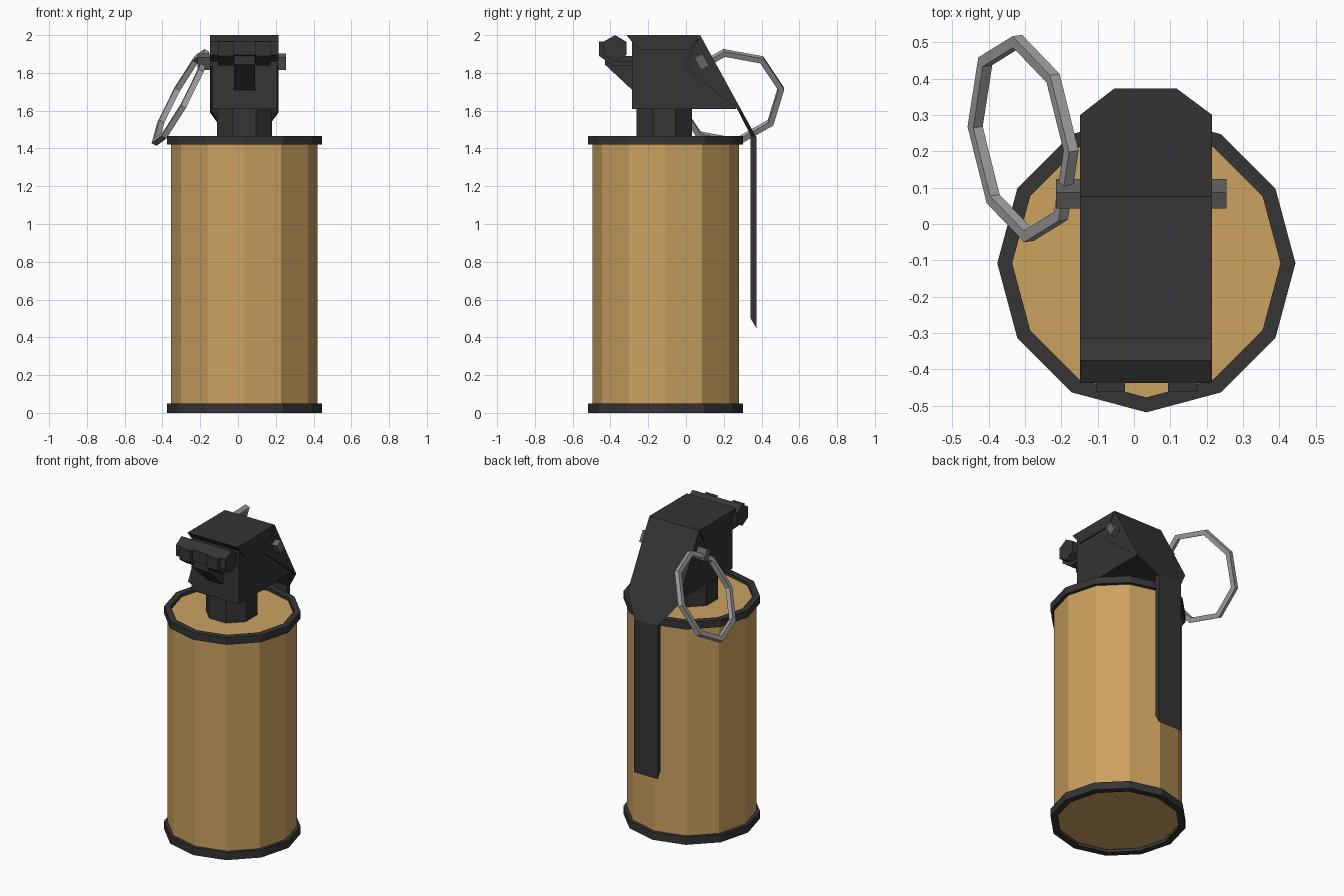
import bpy, bmesh, math
from mathutils import Vector

if "Cube" in bpy.data.objects:
    bpy.data.objects.remove(bpy.data.objects["Cube"])

CX, CY = 0.034, -0.108      # canister axis


def material(name, rgb):
    m = bpy.data.materials.new(name)
    m.diffuse_color = (*rgb, 1)
    m.use_nodes = True
    m.node_tree.nodes["Principled BSDF"].inputs["Base Color"].default_value = m.diffuse_color
    return m


TAN = material("tan paint", (0.60, 0.36, 0.115))
BLACK = material("black metal", (0.035, 0.035, 0.035))
STEEL = material("ring steel", (0.38, 0.38, 0.38))
PIN = material("pin grey", (0.13, 0.13, 0.13))


def make(name, verts, faces, mat):
    bm = bmesh.new()
    vs = [bm.verts.new(v) for v in verts]
    for f in faces:
        bm.faces.new([vs[i] for i in f])
    bmesh.ops.remove_doubles(bm, verts=bm.verts, dist=1e-5)
    bmesh.ops.recalc_face_normals(bm, faces=bm.faces)
    me = bpy.data.meshes.new(name)
    bm.to_mesh(me)
    bm.free()
    me.materials.append(mat)
    ob = bpy.data.objects.new(name, me)
    bpy.context.collection.objects.link(ob)
    return ob


def loft(name, sections, mat, closed=False):
    """Join equal-length loops of points; cap the ends unless closed."""
    n, k = len(sections[0]), len(sections)
    verts = [p for s in sections for p in s]
    faces = []
    for i in range(k if closed else k - 1):
        j = (i + 1) % k
        faces += [(i*n + a, i*n + (a+1) % n, j*n + (a+1) % n, j*n + a) for a in range(n)]
    if not closed:
        faces += [tuple(range(n)), tuple(range((k-1)*n, k*n))]
    return make(name, verts, faces, mat)


def circle(r, z, sides, turn=0.0, cy=CY):
    return [(CX + r*math.cos(turn + math.tau*i/sides),
             cy + r*math.sin(turn + math.tau*i/sides), z) for i in range(sides)]


def side_prism(name, profile, x0, x1, mat):
    """Extrude a (y, z) profile along x."""
    return loft(name, [[(x, y, z) for y, z in profile] for x in (x0, x1)], mat)


# Canister body with recessed ends
loft("canister_body", [circle(r, z, 12) for r, z in
     ((0.37, 0.02), (0.388, 0.03), (0.388, 1.437), (0.37, 1.447))], TAN)

# End rims
for name, z0, z1 in (("bottom_rim", 0, 0.05), ("top_rim", 1.42, 1.467)):
    loft(name, [circle(r, z, 12) for r, z in
         ((0.369, z0), (0.41, z0), (0.41, z1), (0.369, z1))], BLACK, closed=True)

# Neck between canister and fuse head
loft("neck", [circle(0.158, z, 8, math.pi/8, -0.115) for z in (1.44, 1.62)], BLACK)

# Fuse head block
side_prism("fuse_head", [(-0.285, 1.61), (0.265, 1.61), (0.065, 1.985), (-0.285, 1.985)],
           -0.138, 0.206, BLACK)

# Lever: top cap, sloped cap, tapering shoulder and hanging handle
L, R = -0.148, 0.215
side_prism("lever_top", [(-0.315, 2.0), (0.075, 2.0), (0.02, 1.92), (-0.25, 1.92)], L, R, BLACK)
side_prism("lever_slope", [(0.075, 2.0), (0.3, 1.59), (0.27, 1.61), (-0.01, 1.835)], L, R, BLACK)
l, r = -0.055, 0.118
loft("lever_handle", [
    [(L, 0.27, 1.61), (R, 0.27, 1.61), (R, 0.3, 1.59), (L, 0.3, 1.59)],
    [(l, 0.342, 1.47), (r, 0.342, 1.47), (r, 0.372, 1.46), (l, 0.372, 1.46)],
    [(l, 0.342, 0.50), (r, 0.342, 0.50), (r, 0.372, 0.45), (l, 0.372, 0.45)]], BLACK)

# Hexagonal hinge bar, its two hooks and the gusset
side_prism("hinge_bar", [(-0.376 + 0.07*math.sin(math.pi*i/3), 1.93 + 0.07*math.cos(math.pi*i/3))
                         for i in range(6)], L, R, BLACK)
for side in (-1, 1):
    c = CX + side*0.099
    side_prism("hinge_hook", [(-0.46, 1.965), (-0.436, 1.965), (-0.436, 1.895), (-0.376, 1.862),
                              (-0.28, 1.862), (-0.28, 1.84), (-0.39, 1.84), (-0.46, 1.89)],
               c - 0.04, c + 0.04, BLACK)
side_prism("hinge_gusset", [(-0.43, 1.89), (-0.43, 1.845), (-0.28, 1.705), (-0.28, 1.89)],
           -0.022, 0.09, BLACK)

# Safety pin through the head
side_prism("safety_pin", [(0.043, 1.882), (0.086, 1.902), (0.124, 1.837), (0.08, 1.815)],
           -0.215, 0.255, PIN)

# Pull ring: octagon with square section, tilted outwards
centre = Vector((-0.305, 0.235, 1.67))
u = Vector((0.14, -0.035, 0.25)).normalized()
n = u.cross(Vector((-0.015, 0.28, 0.05))).normalized()
v = n.cross(u)
ring = []
for i in range(8):
    a = math.tau*i/8
    d = u*math.cos(a) + v*math.sin(a)
    ring.append([centre + d*rad + n*h for rad, h in
                 ((0.256, -0.015), (0.288, -0.015), (0.288, 0.015), (0.256, 0.015))])
loft("pull_ring", ring, STEEL, closed=True)
